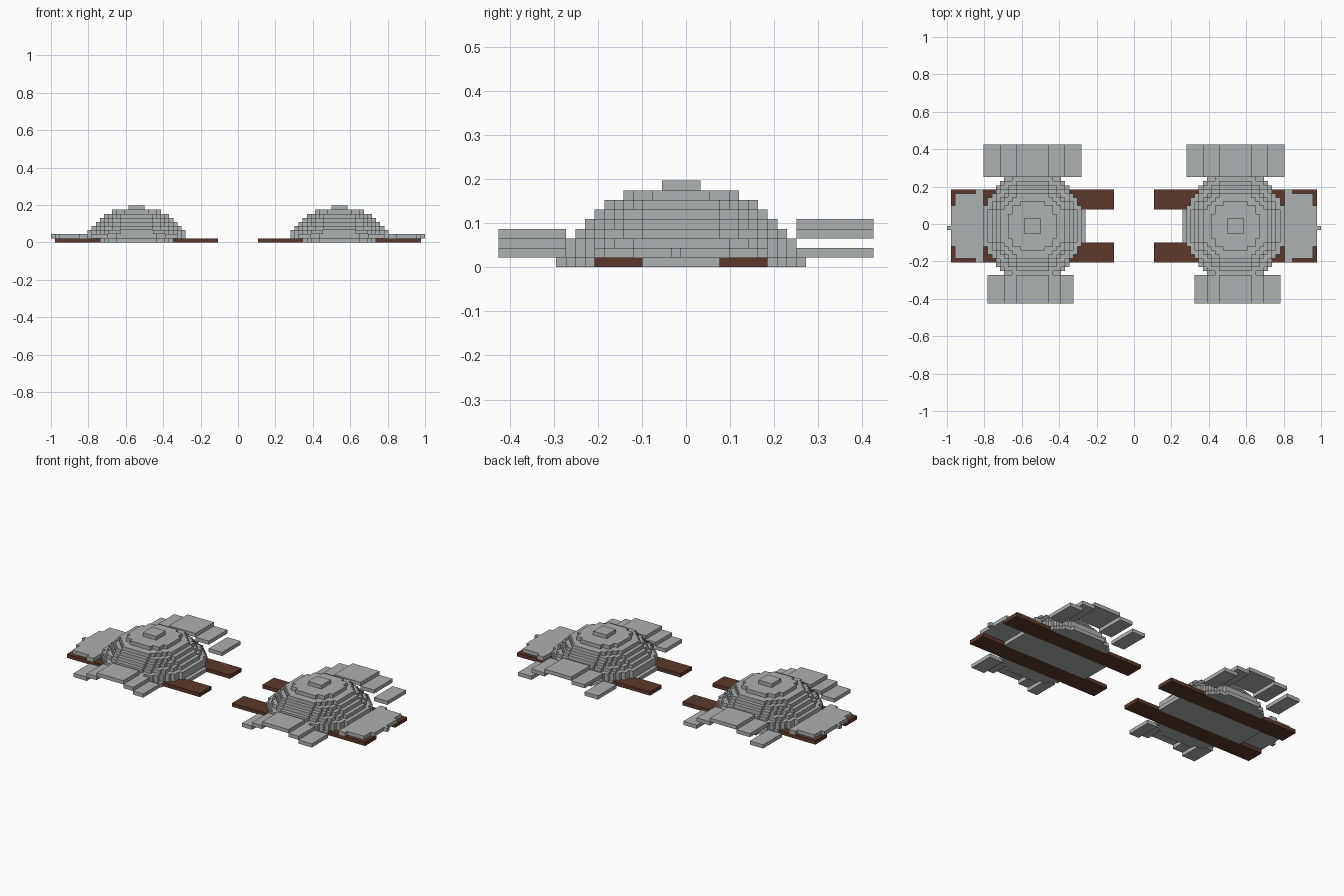
import bpy, bmesh
from mathutils import Vector

if "Cube" in bpy.data.objects:
    bpy.data.objects.remove(bpy.data.objects["Cube"])

V = 0.0218                      # edge of one block
CX, CY = 1 - 21 * V, -V / 2     # centre of the right-hand pad


def material(name, rgb):
    m = bpy.data.materials.new(name)
    m.diffuse_color = (*rgb, 1)
    m.use_nodes = True
    m.node_tree.nodes["Principled BSDF"].inputs["Base Color"].default_value = m.diffuse_color
    return m


STEEL = material("light_steel", (0.42, 0.44, 0.44))
LEATHER = material("brown_leather", (0.107, 0.042, 0.025))


def box(x0, x1, y0, y1, z0, z1):
    """Set of block cells in a half-open range."""
    return {(x, y, z) for x in range(x0, x1) for y in range(y0, y1) for z in range(z0, z1)}


def blocks(name, cells, mat):
    """Outer skin of a set of cells, mirrored to the other pad."""
    bm = bmesh.new()
    verts = {}

    def vert(p):
        if p not in verts:
            verts[p] = bm.verts.new((CX + p[0] * V, CY + p[1] * V, p[2] * V))
        return verts[p]

    for c in sorted(cells):
        for axis in range(3):
            for side in (0, 1):
                n = list(c)
                n[axis] += 2 * side - 1
                if tuple(n) in cells:
                    continue
                quad = []
                for a, b in ((0, 0), (1, 0), (1, 1), (0, 1)):
                    p = list(c)
                    p[axis] += side
                    p[(axis + 1) % 3] += a
                    p[(axis + 2) % 3] += b
                    quad.append(vert(tuple(p)))
                bm.faces.new(quad if side else quad[::-1])
    mesh = bpy.data.meshes.new(name)
    bm.to_mesh(mesh)
    bm.free()
    mesh.materials.append(mat)
    ob = bpy.data.objects.new(name, mesh)
    bpy.context.collection.objects.link(ob)
    ob.modifiers.new("mirror", "MIRROR").use_mirror_merge = False


# straps running under each pad
strap_back = box(-20, 20, 4, 9, 0, 1)
strap_front = box(-20, 20, -9, -4, 0, 1)
blocks("back_strap", strap_back, LEATHER)
blocks("front_strap", strap_front, LEATHER)

# stepped dome, one disc per layer, notched for the straps
dome = set()
for z, r in enumerate((13, 12, 12, 11, 10, 9, 8, 6, 2)):
    dome |= {c for c in box(-r, r, -r, r, z, z + 1)
             if (c[0] + .5) ** 2 + (c[1] + .5) ** 2 <= (r + .4) ** 2}
blocks("dome", dome - strap_back - strap_front, STEEL)

# arched rows of plates in front and behind: (x from, x to, layer)
for name, y0, y1, rows in (
        ("back_plate", 12, 20, ((-12, -8, 1), (-8, -4, 3), (-4, 4, 4), (4, 8, 3), (8, 12, 1))),
        ("front_plate", -19, -12, ((-10, -7, 1), (-7, -4, 2), (-4, 4, 3), (4, 7, 2), (7, 11, 1)))):
    for i, (x0, x1, z) in enumerate(rows):
        blocks(f"{name}_{i + 1}", box(x0, x1, y0, y1, z, z + 1), STEEL)

# rounded flat plate at the outer end
outer = box(12, 14, -9, 9, 1, 2) | box(14, 19, -8, 8, 1, 2)
outer |= box(19, 20, -5, 5, 1, 2) | box(20, 21, -1, 0, 1, 2)
blocks("outer_plate", outer, STEEL)
